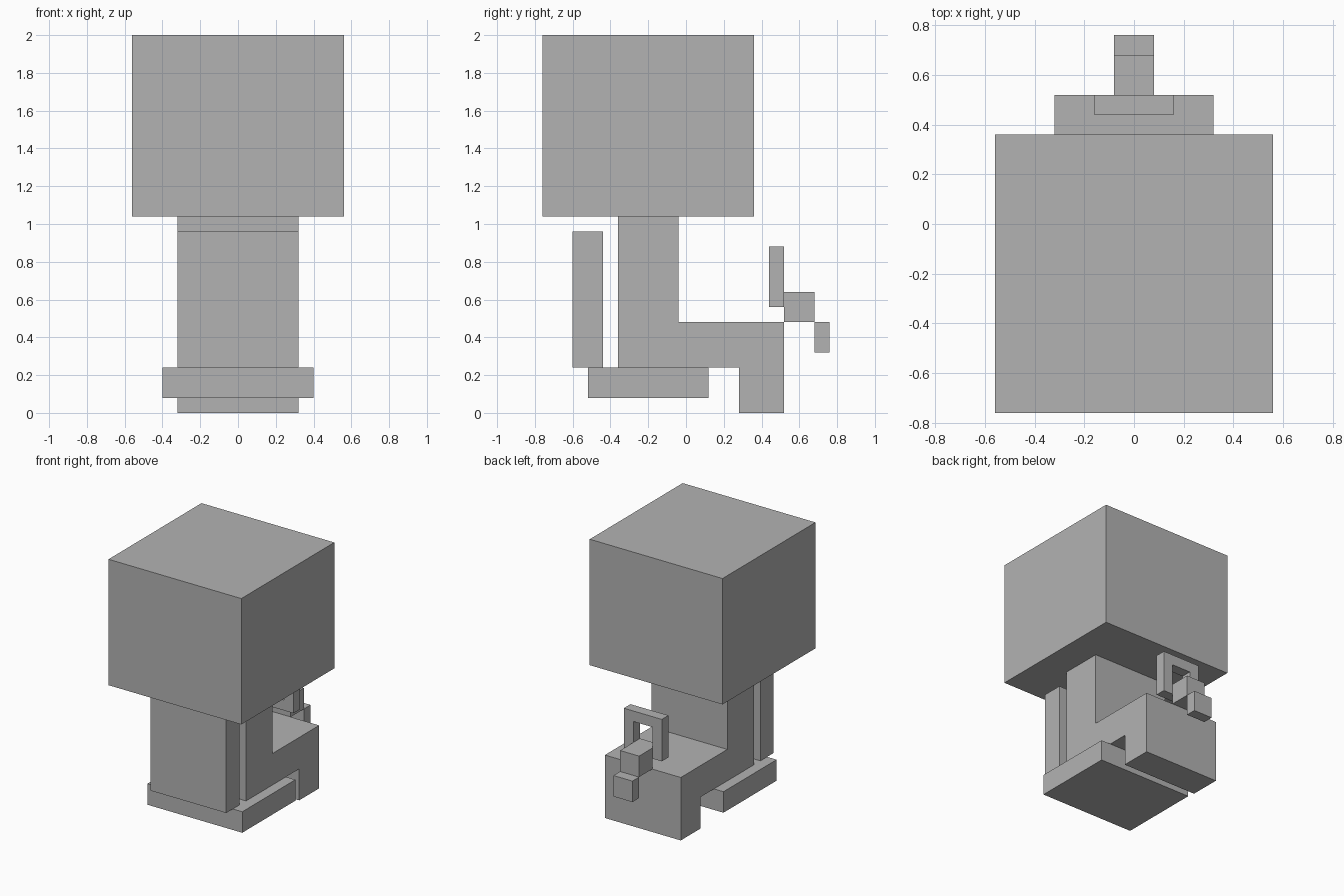
import bpy, bmesh

if "Cube" in bpy.data.objects:
    bpy.data.objects.remove(bpy.data.objects["Cube"])

grey = bpy.data.materials.new("plain grey")
grey.diffuse_color = (0.45, 0.45, 0.45, 1)
grey.use_nodes = True
grey.node_tree.nodes["Principled BSDF"].inputs["Base Color"].default_value = grey.diffuse_color


def finish(name, bm):
    bmesh.ops.recalc_face_normals(bm, faces=bm.faces)
    mesh = bpy.data.meshes.new(name)
    bm.to_mesh(mesh)
    bm.free()
    mesh.materials.append(grey)
    obj = bpy.data.objects.new(name, mesh)
    bpy.context.collection.objects.link(obj)
    return obj


def box(name, half_width, y, z):
    """Block centred on x, spanning the given y and z ranges."""
    bm = bmesh.new()
    bmesh.ops.create_cube(bm, size=1)
    for v in bm.verts:
        v.co = (v.co.x * 2 * half_width, y[v.co.y > 0], z[v.co.z > 0])
    return finish(name, bm)


def side_profile(name, half_width, points):
    """Side outline (y, z) extruded across x."""
    bm = bmesh.new()
    face = bm.faces.new([bm.verts.new((-half_width, y, z)) for y, z in points])
    extruded = bmesh.ops.extrude_face_region(bm, geom=[face])["geom"]
    verts = [g for g in extruded if isinstance(g, bmesh.types.BMVert)]
    bmesh.ops.translate(bm, verts=verts, vec=(2 * half_width, 0, 0))
    return finish(name, bm)


def square_ring(name, outer, inner, y, mid_z):
    """Upright square frame facing front and back."""
    corners = [(-1, -1), (1, -1), (1, 1), (-1, 1)]
    bm = bmesh.new()
    loops = [[bm.verts.new((cx * r, d, mid_z + cz * r)) for cx, cz in corners]
             for r, d in ((outer, y[0]), (outer, y[1]), (inner, y[1]), (inner, y[0]))]
    for k in range(4):
        a, b = loops[k], loops[(k + 1) % 4]
        for i in range(4):
            j = (i + 1) % 4
            bm.faces.new((a[i], a[j], b[j], b[i]))
    return finish(name, bm)


# Large head block
box("head", 0.56, (-0.76, 0.36), (1.04, 2.0))

# Upright torso, seat and hind leg in one stepped outline
side_profile("body", 0.32, [(-0.36, 0.24), (0.28, 0.24), (0.28, 0), (0.52, 0),
                            (0.52, 0.48), (-0.04, 0.48), (-0.04, 1.04), (-0.36, 1.04)])

# Front legs slab and the wide foot plate
box("front_legs", 0.32, (-0.60, -0.44), (0.24, 0.96))
box("feet", 0.40, (-0.52, 0.12), (0.08, 0.24))

# Tail: two stepped blocks and an upright ring
box("tail_base", 0.08, (0.52, 0.68), (0.48, 0.64))
box("tail_tip", 0.08, (0.68, 0.76), (0.32, 0.48))
square_ring("tail_ring", 0.16, 0.08, (0.44, 0.52), 0.72)
